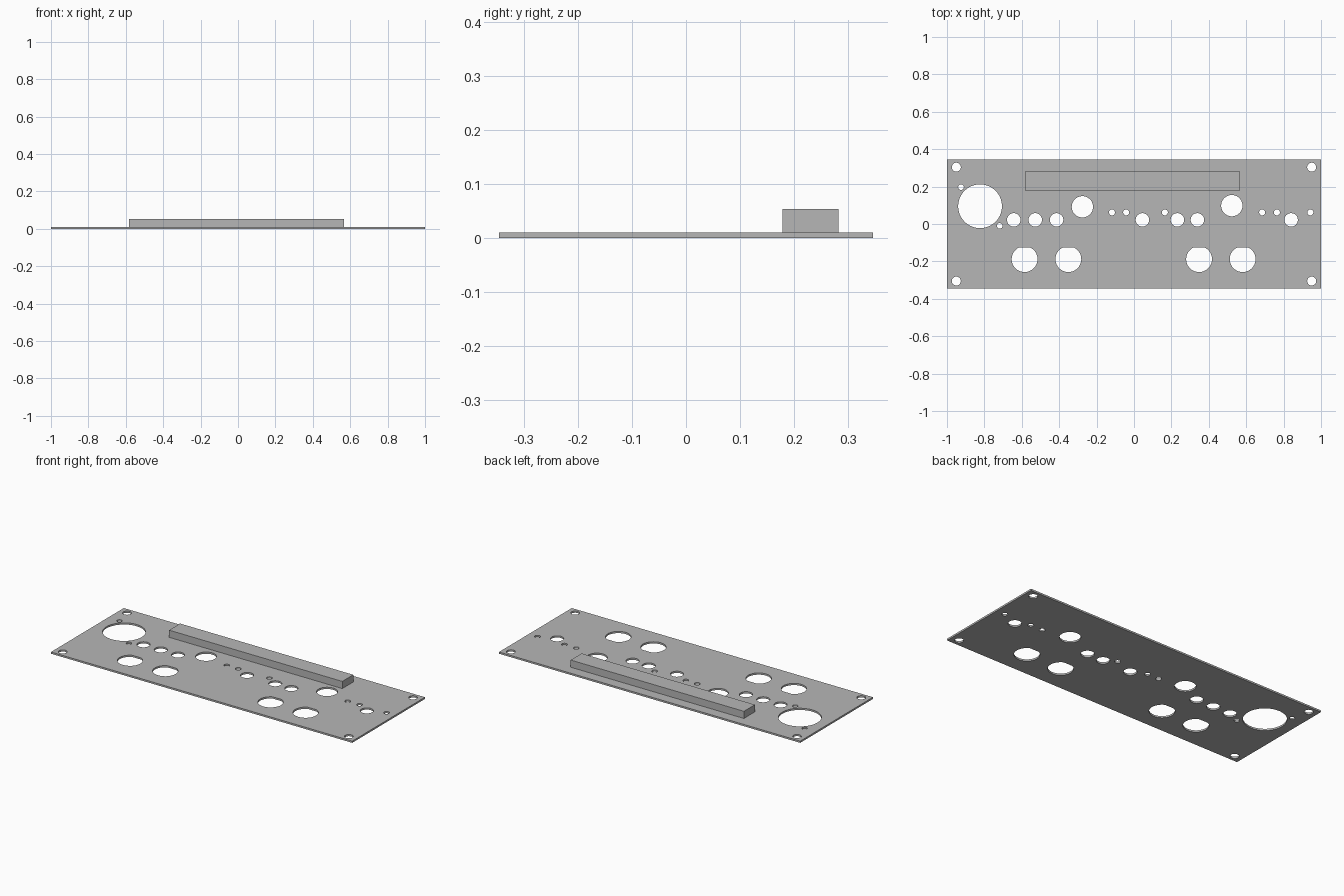
import bpy, bmesh
from math import cos, sin, tau

cube = bpy.data.objects.get("Cube")
if cube:
    bpy.data.objects.remove(cube, do_unlink=True)

THICK = 0.0105

# Single grey finish
grey = bpy.data.materials.new("panel grey")
colour = (0.47, 0.47, 0.47, 1)
grey.diffuse_color = colour
grey.use_nodes = True
grey.node_tree.nodes["Principled BSDF"].inputs["Base Color"].default_value = colour


def add_outline(curve, points):
    spline = curve.splines.new("POLY")
    spline.points.add(len(points) - 1)
    for p, (x, y) in zip(spline.points, points):
        p.co = (x, y, 0, 1)
    spline.use_cyclic_u = True


def hole(x, y, r, flat=None, sides=48):
    """Round hole; flat trims the upper side at that height above its centre."""
    top = r if flat is None else flat
    return [(x + r * cos(tau * i / sides), y + min(top, r * sin(tau * i / sides)))
            for i in range(sides)]


def make_object(name, mesh):
    mesh.materials.clear()
    mesh.materials.append(grey)
    ob = bpy.data.objects.new(name, mesh)
    bpy.context.collection.objects.link(ob)
    return ob


# Panel outline with every opening, filled and extruded
outline = bpy.data.curves.new("panel_outline", "CURVE")
outline.dimensions = "2D"
outline.fill_mode = "BOTH"
outline.extrude = THICK / 2
add_outline(outline, [(-1, -0.345), (1, -0.345), (1, 0.345), (-1, 0.345)])

# Corner screw holes
for x in (-0.95, 0.95):
    for y in (-0.305, 0.304):
        add_outline(outline, hole(x, y, 0.024))
# Large dial opening with its two fixing holes
add_outline(outline, hole(-0.823, 0.095, 0.117, sides=96))
add_outline(outline, hole(-0.925, 0.197, 0.015))
add_outline(outline, hole(-0.718, -0.01, 0.015))
# Row of switch holes
for x in (-0.643, -0.528, -0.414, 0.045, 0.232, 0.339, 0.84):
    add_outline(outline, hole(x, 0.022, 0.036))
# Medium knob holes
add_outline(outline, hole(-0.276, 0.092, 0.057))
add_outline(outline, hole(0.523, 0.098, 0.057))
# Small lamp holes
for x in (-0.118, -0.042, 0.165, 0.685, 0.764, 0.943):
    add_outline(outline, hole(x, 0.062, 0.016))
# Flat-topped connector holes
for x in (-0.585, -0.351, 0.348, 0.581):
    add_outline(outline, hole(x, -0.188, 0.069, flat=0.062, sides=64))

temp = bpy.data.objects.new("panel_outline", outline)
bpy.context.collection.objects.link(temp)
bpy.context.view_layer.update()
graph = bpy.context.evaluated_depsgraph_get()
panel_mesh = bpy.data.meshes.new_from_object(temp.evaluated_get(graph))
bpy.data.objects.remove(temp, do_unlink=True)

bm = bmesh.new()
bm.from_mesh(panel_mesh)
bmesh.ops.remove_doubles(bm, verts=bm.verts, dist=0.00005)
bmesh.ops.translate(bm, verts=bm.verts, vec=(0, 0, THICK / 2))
bmesh.ops.recalc_face_normals(bm, faces=bm.faces)
for f in bm.faces:
    f.smooth = False
bm.to_mesh(panel_mesh)
bm.free()
make_object("panel", panel_mesh)

# Raised bar along the back edge
bar_mesh = bpy.data.meshes.new("raised_bar")
bm = bmesh.new()
bmesh.ops.create_cube(bm, size=1)
bmesh.ops.scale(bm, verts=bm.verts, vec=(1.15, 0.104, 0.043))
bmesh.ops.translate(bm, verts=bm.verts, vec=(-0.007, 0.23, THICK + 0.0215))
bm.to_mesh(bar_mesh)
bm.free()
make_object("raised_bar", bar_mesh)
